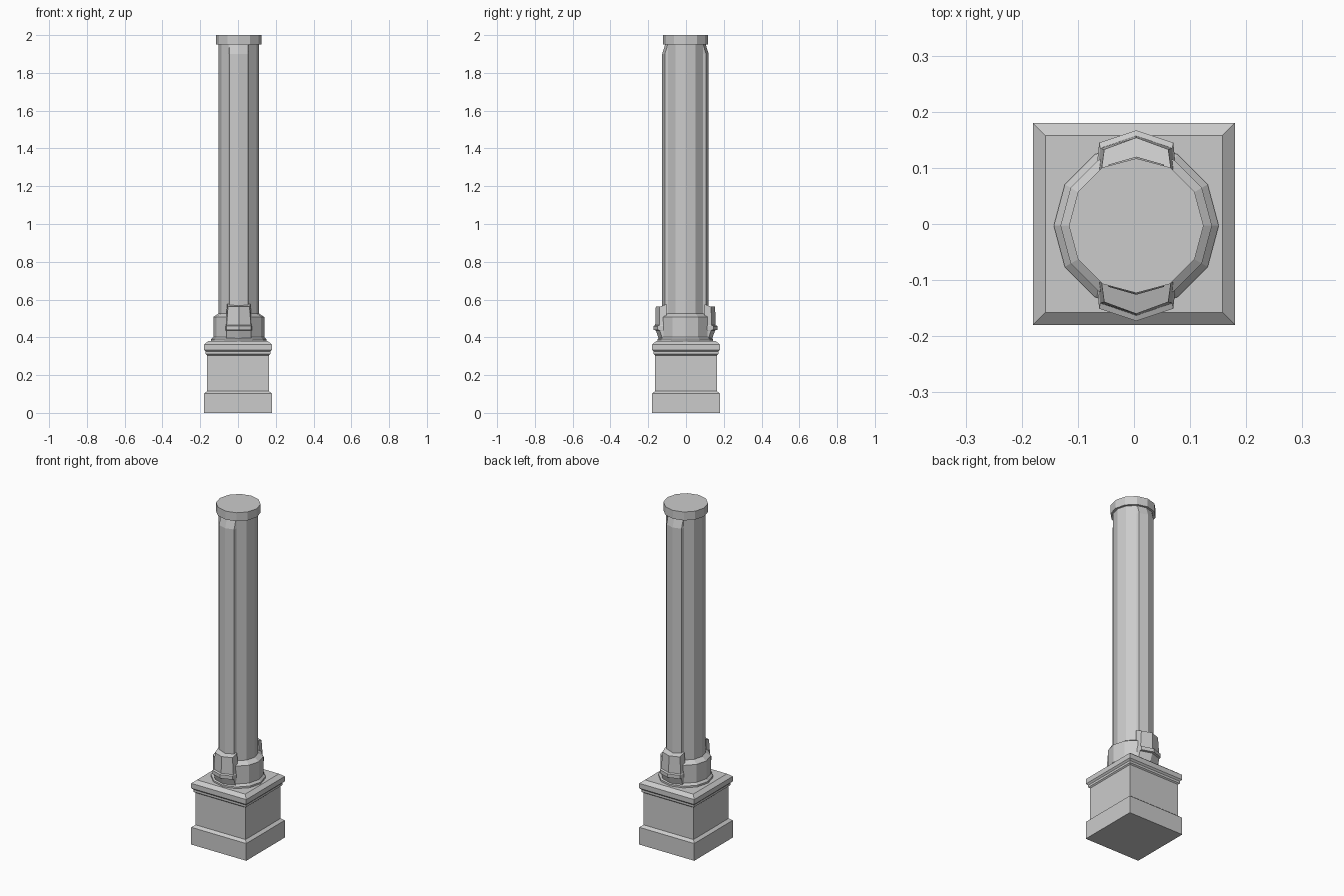
import bpy, bmesh
from math import sin, cos, pi, sqrt

if "Cube" in bpy.data.objects:
    bpy.data.objects.remove(bpy.data.objects["Cube"])

CX, CY = 0.004, -0.003   # the shaft sits slightly off the pedestal centre


def loft(name, rings):
    """Join equal-length loops of points with quads and cap both ends."""
    bm = bmesh.new()
    loops = [[bm.verts.new(p) for p in ring] for ring in rings]
    n = len(loops[0])
    for a, b in zip(loops, loops[1:]):
        for i in range(n):
            j = (i + 1) % n
            bm.faces.new((a[i], a[j], b[j], b[i]))
    bm.faces.new(loops[0][::-1])
    bm.faces.new(loops[-1])
    bmesh.ops.recalc_face_normals(bm, faces=bm.faces)
    mesh = bpy.data.meshes.new(name)
    bm.to_mesh(mesh)
    bm.free()
    obj = bpy.data.objects.new(name, mesh)
    bpy.context.collection.objects.link(obj)
    return obj


def square_stack(name, profile):
    loft(name, [[(x * h, y * h, z) for x, y in ((-1, -1), (1, -1), (1, 1), (-1, 1))]
                for h, z in profile])


def round_stack(name, profile, sides=12):
    loft(name, [[(CX + r * cos(2 * pi * i / sides), CY + r * sin(2 * pi * i / sides), z)
                 for i in range(sides)] for r, z in profile])


def chevron(name, profile, inner, side):
    """Pointed plate on the front (-1) or back (1); profile = (peak, edge drop, half width, z, inner z)."""
    rings = []
    for peak, drop, w, z, zi in profile:
        pts = [(0, peak, z), (w, peak - drop, z), (w + 0.005, inner, zi),
               (-w - 0.005, inner, zi), (-w, peak - drop, z)]
        rings.append([(CX + x, CY + side * y, zz) for x, y, zz in pts])
    loft(name, rings)


# Square pedestal with plinth and moulded cap
square_stack("pedestal", [
    (0.18, 0), (0.18, 0.102), (0.164, 0.115), (0.164, 0.305), (0.171, 0.311),
    (0.171, 0.324), (0.18, 0.333), (0.18, 0.362), (0.158, 0.38)])

# Twelve-sided column foot, shaft and top collar
round_stack("column_foot", [
    (0.147, 0.378), (0.147, 0.39), (0.135, 0.402), (0.135, 0.508), (0.106, 0.527)])
round_stack("shaft", [(0.107, 0.38), (0.107, 1.96)])
round_stack("top_collar", [(0.12, 1.95), (0.12, 2.0)])

for label, side in (("front", -1), ("back", 1)):
    # Raised strip running up the shaft
    chevron(label + "_strip", [
        (0.123, 0.014, 0.049, 0.39, 0.39), (0.123, 0.014, 0.049, 1.90, 1.90),
        (0.107, 0.014, 0.049, 1.952, 1.952)], 0.09, side)
    # Stepped bracket at the foot
    chevron(label + "_bracket", [
        (0.138, 0.020, 0.066, 0.382, 0.382), (0.157, 0.021, 0.066, 0.437, 0.437),
        (0.170, 0.022, 0.066, 0.439, 0.439), (0.170, 0.022, 0.066, 0.46, 0.46),
        (0.160, 0.022, 0.064, 0.464, 0.464), (0.157, 0.021, 0.057, 0.562, 0.576)],
        0.10, side)
